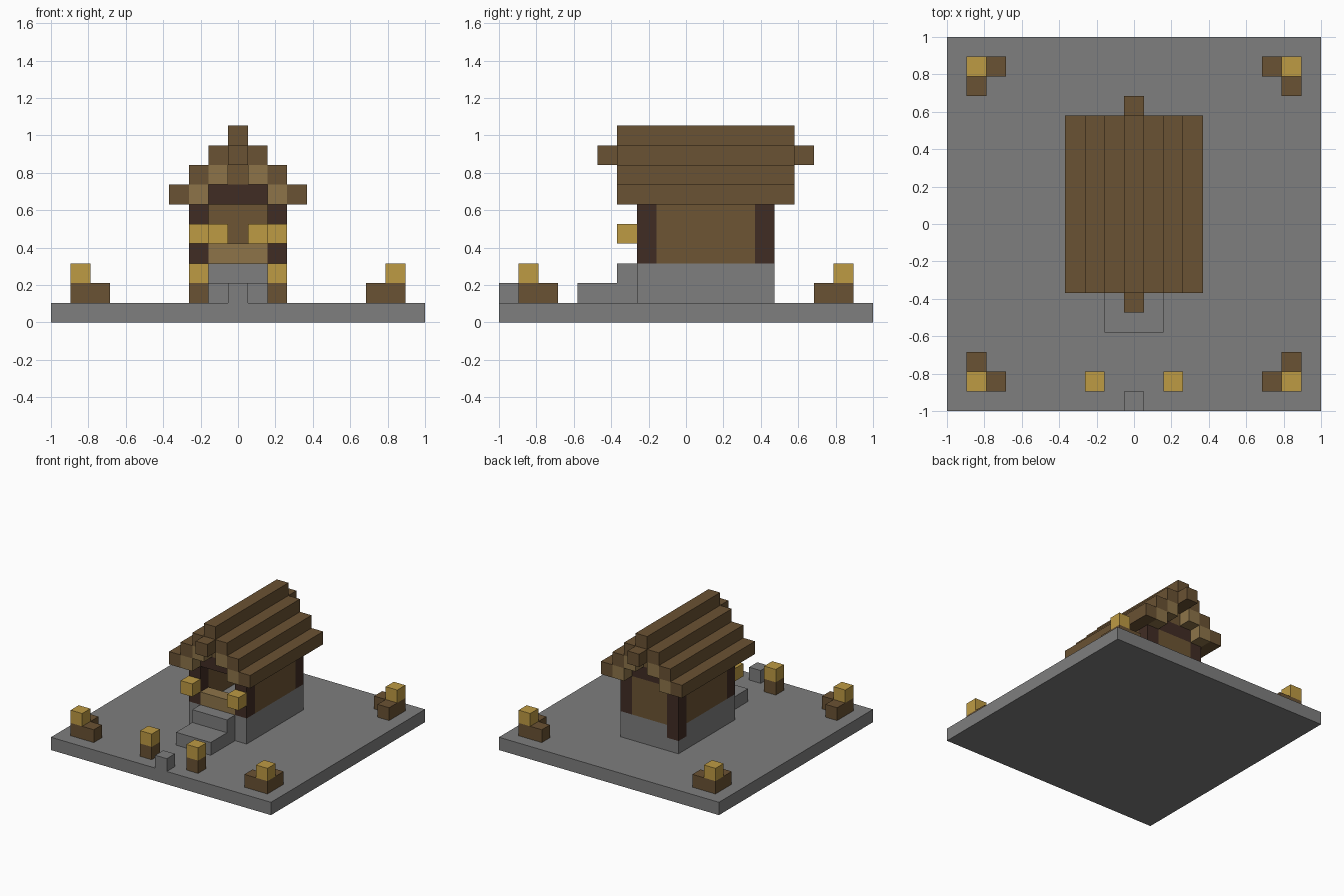
import bpy

U = 2 / 19  # edge length of one block

cube = bpy.data.objects.get("Cube")
if cube:
    bpy.data.objects.remove(cube, do_unlink=True)


def material(name, rgb):
    lin = [(c / 255 / 12.92) if c < 11 else ((c / 255 + 0.055) / 1.055) ** 2.4 for c in rgb]
    m = bpy.data.materials.new(name)
    m.use_nodes = True
    m.diffuse_color = (*lin, 1)
    bsdf = m.node_tree.nodes["Principled BSDF"]
    bsdf.inputs["Base Color"].default_value = (*lin, 1)
    bsdf.inputs["Roughness"].default_value = 0.9
    return m


STONE = material("grey stone", (126, 126, 126))
TIMBER = material("brown timber", (106, 82, 51))
PLANK = material("wall planks", (109, 85, 52))
PALE = material("pale wood", (141, 116, 73))
DARK = material("dark log", (64, 44, 36))
GOLD = material("golden lantern", (190, 155, 68))


def block(name, x, y, z, mat):
    """Box over inclusive cell ranges; a plain number means one cell."""
    spans = [r if isinstance(r, tuple) else (r, r) for r in (x, y, z)]
    mid = [(a + b) / 2 * U for a, b in spans]
    mid[2] += U / 2
    bpy.ops.mesh.primitive_cube_add(size=1, location=mid)
    ob = bpy.context.object
    ob.name = name
    ob.scale = [(b - a + 1) * U for a, b in spans]
    ob.data.materials.append(mat)
    return ob


SIDES = ((-1, "right"), (1, "left"))

# Ground and path
block("ground_slab", (-9, 9), (-9, 9), 0, STONE)
block("path_stone", 0, -9, 1, STONE)

# Foundation and steps
block("foundation_lower", (-2, 2), (-2, 4), 1, STONE)
block("foundation_upper", (-1, 2), (-2, 4), 2, STONE)
block("foundation_upper_edge", -2, (-2, 3), 2, STONE)
block("foundation_corner_log", -2, 4, 2, DARK)
block("lower_step", (-1, 1), (-5, -3), 1, STONE)
block("upper_step", (-1, 1), -3, 2, STONE)

# Walls, doorway and inner shelf
block("back_wall", (-1, 1), 4, (3, 5), PLANK)
block("door_sill", (-1, 1), -2, 3, PALE)
block("inner_shelf", (-1, 1), 3, 3, PALE)

for s, side in SIDES:
    block(f"{side}_wall", 2 * s, (-1, 3), (3, 5), PLANK)
    block(f"{side}_top_beam", 2 * s, (-1, 3), 6, DARK)
    block(f"{side}_door_lantern", 2 * s, -3, 4, GOLD)
    block(f"{side}_inner_lantern", s, 3, 4, GOLD)
    # Path lamps
    block(f"{side}_path_post", 2 * s, -8, 1, TIMBER)
    block(f"{side}_path_lantern", 2 * s, -8, 2, GOLD)
    # Stepped roof courses
    for n, level in ((3, 6), (2, 7), (1, 8)):
        block(f"{side}_roof_course", n * s, (-3, 5), level, TIMBER)
    for y, end in ((-2, "front"), (4, "back")):
        block(f"{end}_{side}_column", 2 * s, y, (3, 5), DARK)
    for y, end in ((-3, "front"), (5, "back")):
        for n, level in ((2, 6), (1, 7)):
            block(f"{end}_{side}_eave_block", n * s, y, level, PALE)
    # Corner lamps of the yard
    for t, end in ((-1, "front"), (1, "back")):
        block(f"{end}_{side}_lamp_base", 8 * s, 8 * t, 1, TIMBER)
        block(f"{end}_{side}_lamp_side_block", 7 * s, 8 * t, 1, TIMBER)
        block(f"{end}_{side}_lamp_end_block", 8 * s, 7 * t, 1, TIMBER)
        block(f"{end}_{side}_lamp_lantern", 8 * s, 8 * t, 2, GOLD)

# Gables, ridge pole and ridge cap
for y, end in ((-2, "front"), (4, "back")):
    block(f"{end}_lintel", (-2, 2), y, 6, DARK)
    block(f"{end}_gable", (-1, 1), y, 7, PLANK)
block("ridge_pole", 0, (-4, 6), 8, TIMBER)
block("ridge_cap", 0, (-3, 5), 9, TIMBER)
